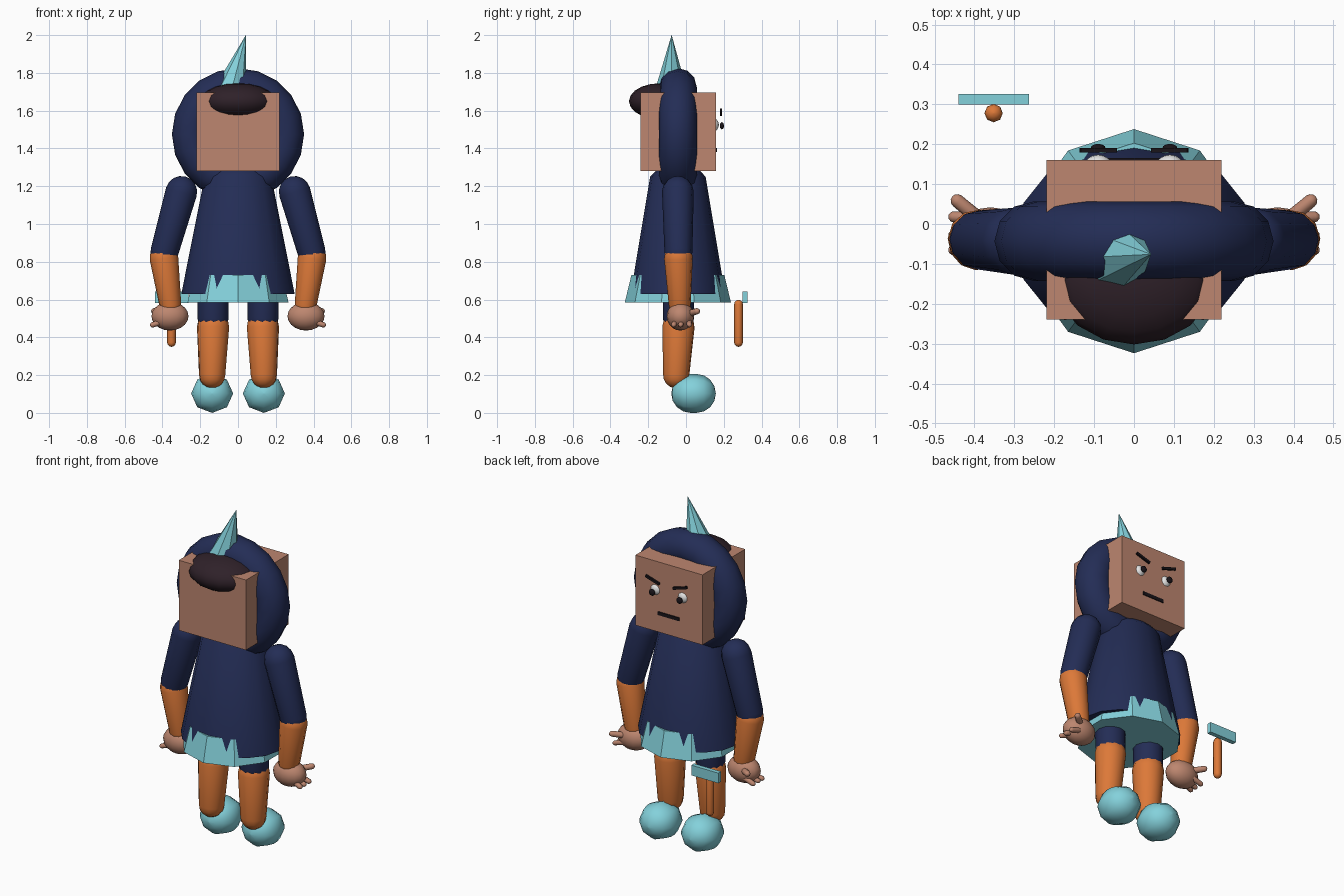
import bpy, bmesh, math
from mathutils import Vector, Matrix

if "Cube" in bpy.data.objects:
    bpy.data.objects.remove(bpy.data.objects["Cube"])


def material(name, rgb):
    m = bpy.data.materials.new(name)
    m.diffuse_color = (*rgb, 1)
    m.use_nodes = True
    m.node_tree.nodes["Principled BSDF"].inputs["Base Color"].default_value = m.diffuse_color
    return m


NAVY = material("navy cloth", (0.017, 0.026, 0.092))
TEAL = material("pale teal", (0.23, 0.64, 0.71))
ORANGE = material("orange", (0.72, 0.19, 0.04))
SKIN = material("skin", (0.51, 0.24, 0.16))
HAIR = material("dark hair", (0.028, 0.015, 0.022))
BLACK = material("near black", (0.010, 0.007, 0.010))
WHITE = material("eye white", (0.8, 0.8, 0.8))


def finish(name, bm, mat, smooth=None):
    bmesh.ops.recalc_face_normals(bm, faces=bm.faces)
    me = bpy.data.meshes.new(name)
    bm.to_mesh(me)
    bm.free()
    me.materials.append(mat)
    ob = bpy.data.objects.new(name, me)
    bpy.context.collection.objects.link(ob)
    if smooth:
        bpy.ops.object.select_all(action='DESELECT')
        ob.select_set(True)
        bpy.context.view_layer.objects.active = ob
        bpy.ops.object.shade_smooth_by_angle(angle=math.radians(smooth))
    return ob


def box(name, lo, hi, mat, tilt=0):
    lo, hi = Vector(lo), Vector(hi)
    bm = bmesh.new()
    bmesh.ops.create_cube(bm, size=1)
    size = Matrix.Diagonal((*(hi - lo), 1))
    bm.transform(Matrix.Translation((lo + hi) / 2) @ Matrix.Rotation(tilt, 4, 'Y') @ size)
    return finish(name, bm, mat)


def ball(name, center, radii, mat, seg=16, rings=10):
    bm = bmesh.new()
    bmesh.ops.create_uvsphere(bm, u_segments=seg, v_segments=rings, radius=1)
    bm.transform(Matrix.Translation(center) @ Matrix.Diagonal((*radii, 1)))
    return finish(name, bm, mat, 60)


def lathe(name, rings, seg, mat, matrix, turn=0.0, smooth=60):
    """Closed round shape from (radius, height) rings along local z."""
    bm = bmesh.new()
    loops = []
    for r, z in rings:
        angles = [turn + 2 * math.pi * i / seg for i in range(seg)]
        loops.append([bm.verts.new((r * math.cos(a), r * math.sin(a), z)) for a in angles])
    for a, b in zip(loops, loops[1:]):
        for i in range(seg):
            j = (i + 1) % seg
            bm.faces.new((a[i], a[j], b[j], b[i]))
    bm.faces.new(loops[0])
    bm.faces.new(loops[-1])
    bmesh.ops.remove_doubles(bm, verts=bm.verts, dist=1e-5)
    bm.transform(matrix)
    return finish(name, bm, mat, smooth)


def capsule(name, p, q, rp, rq, mat, seg=12, turn=0.0, steps=4, stretch=1):
    """Tapered capsule whose end balls are centred on p and q."""
    p, q = Vector(p), Vector(q)
    length = (q - p).length
    arc = [math.pi / 2 * i / steps for i in range(steps + 1)]
    rings = [(max(rp * math.sin(a), 0.001), -rp * math.cos(a)) for a in arc]
    rings += [(max(rq * math.cos(a), 0.001), length + rq * math.sin(a)) for a in arc]
    rot = (q - p).to_track_quat('Z', 'Y').to_matrix().to_4x4()
    m = Matrix.Translation(p) @ Matrix.Diagonal((stretch, 1, 1, 1)) @ rot
    return lathe(name, rings, seg, mat, m, turn)


# Head and hair
box("head", (-0.22, -0.24, 1.28), (0.22, 0.16, 1.695), SKIN)
ball("hair", (0, -0.14, 1.65), (0.2, 0.162, 0.095), HAIR)

# Hood ring around the head
bm = bmesh.new()
N, M = 20, 12
grid = []
for i in range(N):
    a = 2 * math.pi * i / N
    row = []
    for j in range(M):
        b = 2 * math.pi * j / M
        d = 0.25 + 0.1 * math.cos(b)
        row.append(bm.verts.new((d * math.cos(a), -0.043 + 0.1 * math.sin(b), 1.475 + d * math.sin(a))))
    grid.append(row)
for i in range(N):
    for j in range(M):
        k, l = (i + 1) % N, (j + 1) % M
        bm.faces.new((grid[i][j], grid[k][j], grid[k][l], grid[i][l]))
finish("hood", bm, NAVY, 60)

# Leaning spike on the hood
tip, base = Vector((0.042, -0.076, 2.0)), Vector((-0.038, -0.08, 1.71))
axis = tip - base
lathe("hood_spike", [(0.084, 0), (0.0005, axis.length)], 8, TEAL,
      Matrix.Translation(base) @ axis.to_track_quat('Z', 'Y').to_matrix().to_4x4(), smooth=None)

# Robe and hem band
lathe("robe", [(0.25, 0.63), (0.147, 1.25), (0.10, 1.3)], 16, NAVY,
      Matrix.Translation((0, -0.043, 0)) @ Matrix.Diagonal((1.2, 1, 1, 1)))
lathe("hem_band", [(0.281, 0.585), (0.246, 0.73)], 10, TEAL,
      Matrix.Translation((0, -0.043, 0)), turn=math.pi / 2, smooth=None)

for s, side in ((-1, "left"), (1, "right")):
    half = math.pi / 12
    # Arm
    capsule(side + "_upper_arm", (s * 0.30, -0.043, 1.17), (s * 0.39, -0.04, 0.85), 0.084, 0.074, NAVY)
    capsule(side + "_forearm", (s * 0.392, -0.04, 0.82), (s * 0.358, -0.033, 0.57), 0.076, 0.058,
            ORANGE, turn=half)
    # Hand with three fingers and a thumb
    ball(side + "_hand", (s * 0.36, -0.03, 0.512), (0.098, 0.072, 0.076), SKIN)
    for n, y in enumerate((-0.065, -0.028, 0.018)):
        capsule(f"{side}_finger_{n}", (s * 0.38, y * 0.8, 0.49), (s * 0.452, y, 0.466),
                0.016, 0.014, SKIN, seg=8, steps=3)
    capsule(side + "_thumb", (s * 0.385, 0.01, 0.525), (s * 0.443, 0.058, 0.538),
            0.018, 0.017, SKIN, seg=8, steps=3)
    # Leg and foot
    capsule(side + "_thigh", (s * 0.132, -0.04, 0.80), (s * 0.132, -0.04, 0.50), 0.085, 0.082, NAVY)
    capsule(side + "_shin", (s * 0.132, -0.04, 0.455), (s * 0.137, -0.052, 0.20), 0.086, 0.07,
            ORANGE, turn=half)
    capsule(side + "_foot", (s * 0.137, 0.025, 0.103), (s * 0.137, 0.055, 0.103), 0.103, 0.103,
            TEAL, seg=8, stretch=1.08)
    # Eye, pupil and slanted brow
    ball(side + "_eye", (s * 0.09, 0.14, 1.525), (0.037, 0.034, 0.037), WHITE)
    ball(side + "_pupil", (s * 0.09, 0.19, 1.52), (0.019, 0.011, 0.019), BLACK, 12, 8)
    box(side + "_brow", (s * 0.09 - 0.047, 0.179, 1.585), (s * 0.09 + 0.047, 0.19, 1.599),
        BLACK, tilt=-s * math.radians(17))

# Mouth
box("mouth", (-0.07, 0.155, 1.382), (0.07, 0.165, 1.402), BLACK)

# Small mallet floating behind one hand
capsule("mallet_handle", (-0.352, 0.278, 0.373), (-0.352, 0.278, 0.575), 0.023, 0.023, ORANGE, seg=8)
box("mallet_head", (-0.44, 0.30, 0.583), (-0.263, 0.326, 0.643), TEAL)
